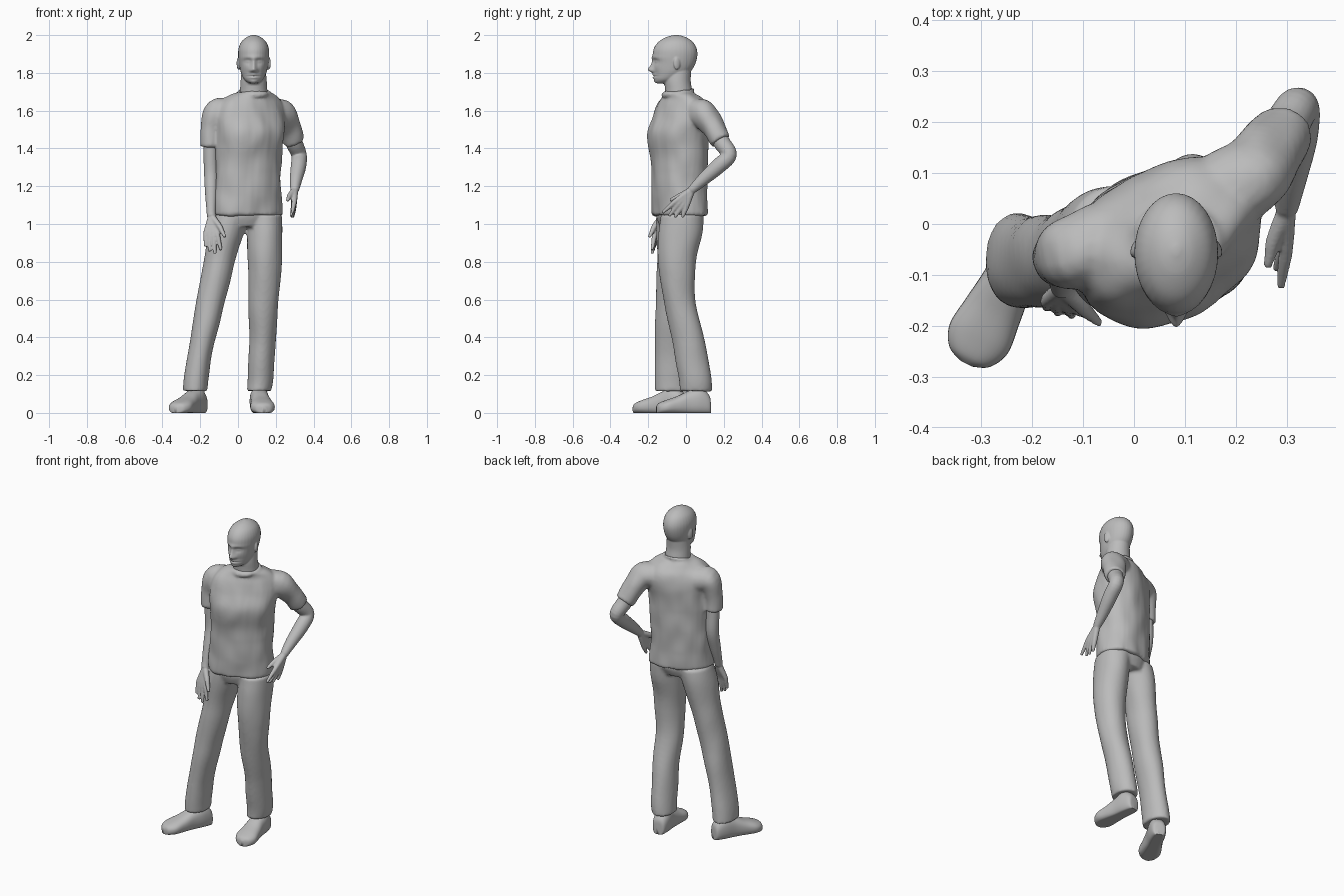
import bpy, bmesh, math
from mathutils import Vector, Matrix, noise

if "Cube" in bpy.data.objects:
    bpy.data.objects.remove(bpy.data.objects["Cube"], do_unlink=True)

grey = bpy.data.materials.new("plain grey")
grey.use_nodes = True
grey.diffuse_color = (0.5, 0.5, 0.5, 1)
grey.node_tree.nodes["Principled BSDF"].inputs["Base Color"].default_value = (0.5, 0.5, 0.5, 1)


def interpolate(rows, steps=6):
    """Catmull-Rom through rows of numbers."""
    out = []
    for i in range(len(rows) - 1):
        p0, p1, p2 = rows[max(i - 1, 0)], rows[i], rows[i + 1]
        p3 = rows[min(i + 2, len(rows) - 1)]
        for s in range(steps):
            t = s / steps
            out.append([0.5 * (2 * b + (c - a) * t + (2 * a - 5 * b + 4 * c - d) * t * t
                               + (3 * b - a - 3 * c + d) * t ** 3)
                        for a, b, c, d in zip(p0, p1, p2, p3)])
    return out + [list(rows[-1])]


def ring(centre, u, v, power=2.0, n=32):
    pts = []
    for k in range(n):
        c, s = math.cos(k * math.tau / n), math.sin(k * math.tau / n)
        pts.append(centre + u * math.copysign(abs(c) ** (2 / power), c)
                   + v * math.copysign(abs(s) ** (2 / power), s))
    return pts


def skin(bm, rings):
    """Bridge rings into a closed tube."""
    loops = [[bm.verts.new(p) for p in r] for r in rings]
    n = len(loops[0])
    for a, b in zip(loops, loops[1:]):
        for k in range(n):
            bm.faces.new((a[k], a[(k + 1) % n], b[(k + 1) % n], b[k]))
    bm.faces.new(loops[0][::-1])
    bm.faces.new(loops[-1])


def stack(bm, rows, power=2.0):
    """Level ellipses: x, y, z, half width, half depth, yaw in degrees."""
    rings = []
    for x, y, z, a, b, yaw in interpolate(rows):
        turn = Matrix.Rotation(math.radians(yaw), 3, 'Z')
        rings.append(ring(Vector((x, y, z)), turn @ Vector((a, 0, 0)), turn @ Vector((0, b, 0)), power))
    skin(bm, rings)


def tube(bm, rows):
    """Round limb along a path: x, y, z, radius."""
    rows = interpolate(rows)
    pts = [Vector(r[:3]) for r in rows]
    rings, u = [], None
    for i, p in enumerate(pts):
        t = (pts[min(i + 1, len(pts) - 1)] - pts[max(i - 1, 0)]).normalized()
        u = (t.orthogonal() if u is None else u - t * u.dot(t)).normalized()
        rings.append(ring(p, u * rows[i][3], t.cross(u) * rows[i][3], n=20))
    skin(bm, rings)


def finish(name, bm, voxel=None, smooth=4, shape=None):
    """Make the object, fusing its pieces into one skin if a voxel size is given."""
    bmesh.ops.recalc_face_normals(bm, faces=bm.faces)
    mesh = bpy.data.meshes.new(name)
    bm.to_mesh(mesh)
    bm.free()
    obj = bpy.data.objects.new(name, mesh)
    bpy.context.collection.objects.link(obj)
    if voxel:
        mod = obj.modifiers.new("fuse", 'REMESH')
        mod.mode, mod.voxel_size = 'VOXEL', voxel
        mod = obj.modifiers.new("soften", 'SMOOTH')
        mod.factor, mod.iterations = 0.5, smooth
        graph = bpy.context.evaluated_depsgraph_get()
        obj.data = bpy.data.meshes.new_from_object(obj.evaluated_get(graph))
        obj.modifiers.clear()
    if shape:
        moved = [shape(v.co.copy(), v.normal.copy()) for v in obj.data.vertices]
        for v, co in zip(obj.data.vertices, moved):
            v.co = co
    obj.data.materials.clear()
    obj.data.materials.append(grey)
    for p in obj.data.polygons:
        p.use_smooth = True
    return obj


# Head, neck and ears, then the face pressed in
HEAD_X = 0.083
bm = bmesh.new()
stack(bm, [(HEAD_X, y, z, a, b, 0) for z, y, a, b in (
    (1.745, -.115, .025, .04), (1.765, -.1, .05, .066), (1.8, -.075, .067, .092),
    (1.84, -.062, .076, .108), (1.89, -.058, .082, .118), (1.93, -.057, .08, .113),
    (1.965, -.055, .065, .09), (1.99, -.053, .036, .05), (2.001, -.052, .006, .008))])
stack(bm, [(HEAD_X, -.035, 1.62, .08, .075, 0), (HEAD_X, -.038, 1.7, .073, .072, 0),
           (HEAD_X, -.045, 1.76, .069, .07, 0), (HEAD_X, -.04, 1.83, .062, .07, 0)])
for side in (-1, 1):
    place = (Matrix.Translation((HEAD_X + side * .08, -.048, 1.85))
             @ Matrix.Rotation(side * .35, 4, 'Z') @ Matrix.Diagonal((.009, .019, .034, 1)))
    bmesh.ops.create_uvsphere(bm, u_segments=16, v_segments=10, radius=1, matrix=place)

# offset from the middle, height, spread across, spread up, push forward
FACE = [(0, 1.817, .013, .012, .026), (0, 1.842, .009, .02, .014), (0, 1.88, .045, .009, .005),
        (.014, 1.812, .007, .007, .007), (.031, 1.862, .015, .01, -.011),
        (.031, 1.86, .011, .006, .006), (.04, 1.825, .016, .016, .004),
        (0, 1.79, .019, .005, .009), (0, 1.783, .022, .0025, -.005),
        (0, 1.775, .016, .005, .009), (0, 1.753, .02, .01, .007)]


def press_face(co, normal):
    if co.y < -.08 and co.z > 1.735:
        for dx, z, sx, sz, push in FACE:
            for side in ((-1, 1) if dx else (1,)):
                e = ((co.x - HEAD_X - side * dx) / sx) ** 2 + ((co.z - z) / sz) ** 2
                co.y -= push * math.exp(-e / 2)
    return co


finish("head", bm, .004, 5, press_face)


# Shirt: torso, sleeves and collar
def folds(size, depth):
    def shape(co, normal):
        p = Vector((co.x * size, co.y * size, co.z * size * .6))
        return co + normal * noise.noise(p) * depth
    return shape


bm = bmesh.new()
stack(bm, [(.05, -.032, 1.045, .19, .133, 22), (.05, -.033, 1.07, .19, .135, 22),
           (.05, -.035, 1.2, .18, .138, 22), (.055, -.035, 1.35, .18, .14, 25),
           (.06, -.04, 1.48, .187, .15, 27), (.06, -.025, 1.57, .2, .132, 28),
           (.063, -.02, 1.63, .185, .113, 28), (.072, -.025, 1.67, .145, .088, 25),
           (.082, -.038, 1.7, .083, .075, 10)], 2.2)
tube(bm, [(-.03, -.03, 1.58, .08), (-.11, -.06, 1.582, .078),
          (-.142, -.065, 1.5, .058), (-.147, -.065, 1.41, .052)])
tube(bm, [(.14, .04, 1.58, .08), (.225, .09, 1.585, .075),
          (.27, .145, 1.51, .063), (.297, .185, 1.44, .056)])
tilt = Matrix.Translation((HEAD_X, -.04, 1.697)) @ Matrix.Rotation(.2, 4, 'X')
skin_path = [tilt @ Vector((.079 * math.cos(k * math.tau / 24), .079 * math.sin(k * math.tau / 24), 0))
             for k in range(25)]
tube(bm, [(*p, .009) for p in skin_path])
finish("shirt", bm, .009, 4, folds(13, .009))

# Trousers: hips and two legs
bm = bmesh.new()
stack(bm, [(.05, -.03, 1.1, .165, .115, 20), (.05, -.03, 1.04, .175, .12, 18),
           (.045, -.032, .985, .15, .1, 15)])
stack(bm, [(.14, -.02, 1.05, .093, .118, 0), (.143, -.03, .95, .093, .118, 0),
           (.143, -.047, .8, .092, .1, 0), (.135, -.035, .6, .08, .085, 0),
           (.13, .008, .4, .07, .087, 0), (.12, .045, .2, .07, .086, 0),
           (.111, .05, .115, .065, .086, 0)])
stack(bm, [(-.03, -.04, 1.05, .1, .115, 0), (-.065, -.045, .95, .096, .113, 0),
           (-.1, -.055, .8, .084, .1, 0), (-.143, -.068, .6, .078, .09, 0),
           (-.185, -.073, .4, .067, .088, 0), (-.22, -.073, .2, .066, .091, 0),
           (-.23, -.073, .115, .066, .093, 0)])
finish("trousers", bm, .009, 4, folds(9, .006))


# Arms: forearm, four fingers fanned from the wrist, and thumb
def arm(name, limb, knuckles, tips, thumb):
    bm = bmesh.new()
    tube(bm, limb)
    wrist = Vector(limb[-1][:3])
    first, last = Vector(knuckles[0]), Vector(knuckles[1])
    for i, tip in enumerate(tips):
        knuckle = first.lerp(last, i / 3)
        middle = knuckle.lerp(Vector(tip), .5)
        tube(bm, [(*wrist, .019), (*wrist.lerp(knuckle, .5), .017), (*knuckle, .014),
                  (*middle, .0115), (*tip, .008)])
    base, end = Vector(thumb[0]), Vector(thumb[1])
    tube(bm, [(*wrist, .018), (*base, .015), (*base.lerp(end, .5), .012), (*end, .008)])
    finish(name, bm, .005, 3)


arm("right_arm",
    [(-.14, -.065, 1.48, .04), (-.145, -.06, 1.38, .038), (-.143, -.06, 1.27, .037),
     (-.142, -.085, 1.17, .033), (-.142, -.115, 1.07, .025), (-.14, -.125, 1.04, .024)],
    [(-.17, -.15, .95), (-.11, -.165, .945)],
    [(-.172, -.165, .88), (-.15, -.175, .855), (-.122, -.18, .842), (-.09, -.18, .862)],
    [(-.1, -.165, .99), (-.068, -.195, .93)])
arm("left_arm",
    [(.27, .15, 1.5, .045), (.297, .19, 1.43, .045), (.323, .228, 1.365, .041),
     (.32, .17, 1.305, .041), (.307, .09, 1.235, .033), (.3, .03, 1.18, .023)],
    [(.295, 0, 1.085), (.298, -.055, 1.12)],
    [(.29, -.02, 1.035), (.285, -.06, 1.035), (.28, -.09, 1.042), (.288, -.125, 1.06)],
    [(.275, -.03, 1.15), (.262, -.085, 1.125)])


# Shoes: upright slices from heel to toe, flattened underneath
def shoe(name, heel, toe):
    bm = bmesh.new()
    heel, toe = Vector((*heel, 0)), Vector((*toe, 0))
    across = (toe - heel).normalized().cross(Vector((0, 0, 1)))
    rings = []
    for d, width, height in interpolate([
            (0, .015, .05), (.03, .038, .095), (.2, .05, .135), (.42, .051, .115),
            (.62, .058, .088), (.82, .064, .068), (.95, .045, .052), (1, .014, .035)]):
        pts = ring(heel.lerp(toe, d) + Vector((0, 0, height * .45)), across * width,
                   Vector((0, 0, height * .55)), 2.4)
        rings.append([Vector((p.x, p.y, max(p.z, 0))) for p in pts])
    skin(bm, rings)
    finish(name, bm)


shoe("right_shoe", (-.19, 0), (-.33, -.274))
shoe("left_shoe", (.105, .13), (.137, -.157))
